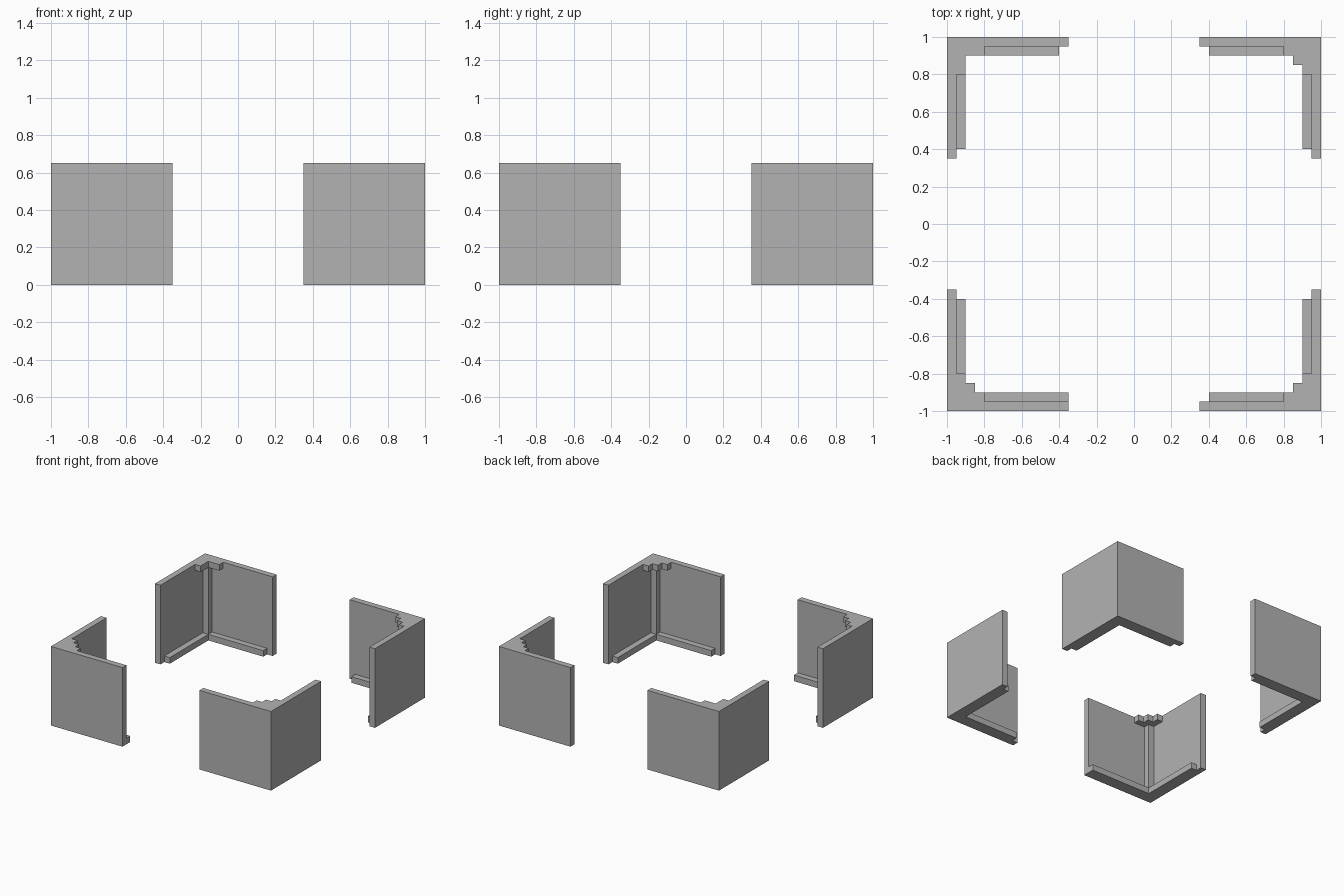
import bpy
import bmesh
import math

cube = bpy.data.objects.get("Cube")
if cube:
    bpy.data.objects.remove(cube, do_unlink=True)

HEIGHT = 0.65   # also the length of each wall
T = 0.05        # wall thickness and step unit

grey = bpy.data.materials.new("plain_grey")
grey.use_nodes = True
GREY = (0.45, 0.45, 0.45, 1)
grey.diffuse_color = GREY
grey.node_tree.nodes["Principled BSDF"].inputs["Base Color"].default_value = GREY


def prism(name, outline, z0, z1, sx, sy):
    """Extrude a plan outline, measured inward from the corner (sx, sy)."""
    bm = bmesh.new()
    base = bm.faces.new([bm.verts.new((sx * (1 - u), sy * (1 - v), z0)) for u, v in outline])
    top = bmesh.ops.extrude_face_region(bm, geom=[base])["geom"]
    bmesh.ops.translate(bm, vec=(0, 0, z1 - z0),
                        verts=[g for g in top if isinstance(g, bmesh.types.BMVert)])
    bmesh.ops.recalc_face_normals(bm, faces=bm.faces)
    mesh = bpy.data.meshes.new(name)
    bm.to_mesh(mesh)
    bm.free()
    mesh.materials.append(grey)
    obj = bpy.data.objects.new(name, mesh)
    bpy.context.collection.objects.link(obj)
    return obj


def fuse(body, part):
    """Union a part into the body and discard the part."""
    mod = body.modifiers.new("union", "BOOLEAN")
    mod.operation = "UNION"
    mod.solver = "EXACT"
    mod.object = part
    bpy.context.view_layer.objects.active = body
    bpy.ops.object.modifier_apply(modifier=mod.name)
    bpy.data.objects.remove(part, do_unlink=True)


def corner(name, sx, sy, ledge_end=HEIGHT - T, stepped=True):
    h = T / 2  # parts start inside the wall so they fuse cleanly
    # Two walls with a square post in the inner angle
    body = prism(name, [(0, 0), (HEIGHT, 0), (HEIGHT, T), (2 * T, T), (2 * T, 2 * T),
                        (T, 2 * T), (T, HEIGHT), (0, HEIGHT)], 0, HEIGHT, sx, sy)
    # Bottom ledge
    end = HEIGHT - T
    fuse(body, prism("ledge", [(h, h), (ledge_end, h), (ledge_end, 2 * T), (2 * T, 2 * T),
                               (2 * T, end), (h, end)], 0, T, sx, sy))
    # Top brace, with or without the extra middle step
    step = [(3 * T, 2 * T), (3 * T, 3 * T), (2 * T, 3 * T)] if stepped else [(2 * T, 2 * T)]
    fuse(body, prism("brace", [(h, h), (4 * T, h), (4 * T, 2 * T)] + step
                     + [(2 * T, 4 * T), (h, 4 * T)], HEIGHT - T, HEIGHT, sx, sy))
    # Merge coplanar faces
    bm = bmesh.new()
    bm.from_mesh(body.data)
    bmesh.ops.remove_doubles(bm, verts=bm.verts, dist=0.0005)
    bmesh.ops.dissolve_limit(bm, angle_limit=math.radians(1), verts=bm.verts, edges=bm.edges)
    bm.to_mesh(body.data)
    bm.free()


corner("front_left_corner", 1, -1)
corner("front_right_corner", -1, -1, ledge_end=HEIGHT)
corner("back_left_corner", 1, 1)
corner("back_right_corner", -1, 1, stepped=False)
